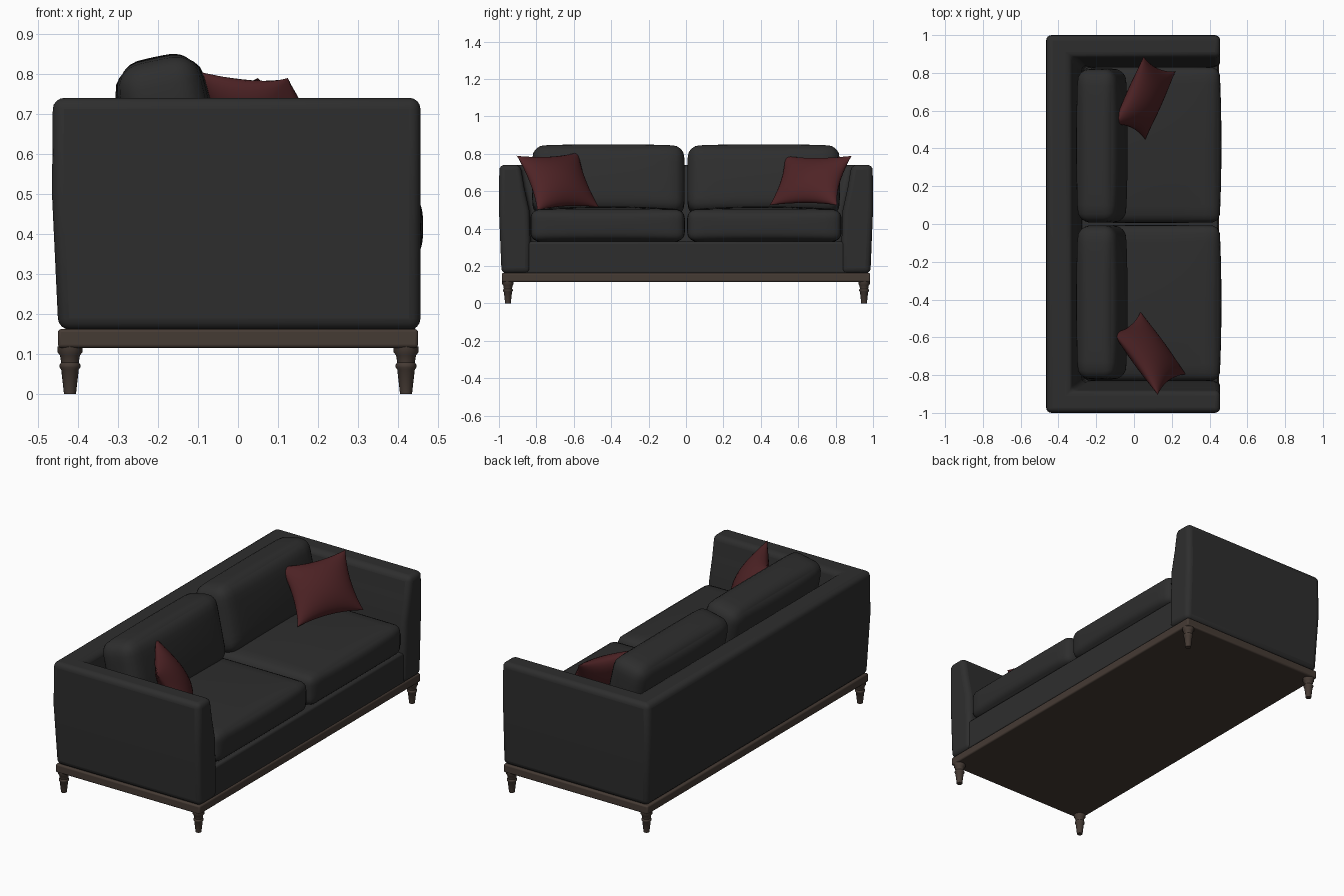
import bpy, bmesh, math
from mathutils import Vector, Matrix

if "Cube" in bpy.data.objects:
    bpy.data.objects.remove(bpy.data.objects["Cube"])


def material(name, rgb):
    m = bpy.data.materials.new(name)
    m.diffuse_color = (*rgb, 1)
    m.use_nodes = True
    m.node_tree.nodes["Principled BSDF"].inputs["Base Color"].default_value = m.diffuse_color
    return m


CHARCOAL = material("charcoal fabric", (0.027, 0.027, 0.027))
RED = material("dark red fabric", (0.078, 0.017, 0.019))
WOOD = material("brown wood", (0.060, 0.043, 0.034))


def finish(bm, name, mat, bevel=0, segments=3, angle=40):
    bmesh.ops.recalc_face_normals(bm, faces=bm.faces)
    mesh = bpy.data.meshes.new(name)
    bm.to_mesh(mesh)
    bm.free()
    ob = bpy.data.objects.new(name, mesh)
    bpy.context.collection.objects.link(ob)
    mesh.materials.append(mat)
    if bevel:
        b = ob.modifiers.new("bevel", 'BEVEL')
        b.width, b.segments = bevel, segments
        b.limit_method, b.angle_limit = 'ANGLE', math.radians(30)
    bpy.ops.object.select_all(action='DESELECT')
    ob.select_set(True)
    bpy.context.view_layer.objects.active = ob
    bpy.ops.object.shade_smooth_by_angle(angle=math.radians(angle))
    return ob


def box(name, lo, hi, mat, bevel):
    bm = bmesh.new()
    bmesh.ops.create_cube(bm, size=1)
    for v in bm.verts:
        v.co = [a + (c + 0.5) * (b - a) for a, b, c in zip(lo, hi, v.co)]
    return finish(bm, name, mat, bevel)


def cushion(name, center, half, radius, crown, tilt=0):
    """Rounded box whose faces swell by crown along each axis."""
    bm = bmesh.new()
    bmesh.ops.create_cube(bm, size=2)
    bmesh.ops.subdivide_edges(bm, edges=bm.edges[:], cuts=13, use_grid_fill=True)
    rot = Matrix.Rotation(tilt, 3, 'Y')
    for v in bm.verts:
        u = [math.sin(c * math.pi / 2) for c in v.co]
        q = Vector([a * h for a, h in zip(u, half)])
        inner = Vector([max(-h + radius, min(h - radius, c)) for c, h in zip(q, half)])
        q = inner + (q - inner).normalized() * radius
        for i in range(3):
            j, k = (i + 1) % 3, (i + 2) % 3
            q[i] += crown[i] * u[i] * (1 - u[j] ** 2) * (1 - u[k] ** 2)
        v.co = rot @ q + Vector(center)
    return finish(bm, name, CHARCOAL, angle=60)


def pillow(name, center, across, down, thick):
    """Square pillow with pointed corners; across and down are full edge vectors."""
    a, d = Vector(across) / 2, Vector(down) / 2
    n = a.cross(d).normalized()
    bm = bmesh.new()
    N = 16
    for side in (1, -1):
        grid = []
        for i in range(N + 1):
            row = []
            for j in range(N + 1):
                u, v = (math.sin((t / N - 0.5) * math.pi) for t in (i, j))
                puff = max(0, (1 - u * u) * (1 - v * v)) ** 0.55
                p = a * u * (1 - 0.13 * (1 - v * v)) + d * v * (1 - 0.13 * (1 - u * u))
                row.append(bm.verts.new(Vector(center) + p + n * side * thick * puff))
            grid.append(row)
        for i in range(N):
            for j in range(N):
                bm.faces.new((grid[i][j], grid[i + 1][j], grid[i + 1][j + 1], grid[i][j + 1]))
    bmesh.ops.remove_doubles(bm, verts=bm.verts[:], dist=0.0005)
    return finish(bm, name, RED, angle=60)


# Arms and back: one profile (inward depth, height) carried round a U path
profile = [(0.014, 0.16), (0, 0.5), (0.002, 0.74), (0.115, 0.74),
           (0.135, 0.62), (0.162, 0.5), (0.168, 0.34), (0.168, 0.16)]
bm = bmesh.new()
rings = [[], [], [], []]
for d, z in profile:
    xb = -0.465 + d * 1.15
    path = [(0.456, -1 + d), (xb, -1 + d), (xb, 1 - d), (0.456, 1 - d)]
    for ring, (x, y) in zip(rings, path):
        ring.append(bm.verts.new((x, y, z)))
n = len(profile)
for r0, r1 in zip(rings, rings[1:]):
    for i in range(n):
        bm.faces.new((r0[i], r0[(i + 1) % n], r1[(i + 1) % n], r1[i]))
bm.faces.new(rings[0])
bm.faces.new(rings[3])
finish(bm, "arms_and_back", CHARCOAL, bevel=0.028, segments=4)

# Seat deck with front rail, and wooden plinth
box("seat_rail", (-0.35, -0.868, 0.158), (0.445, 0.868, 0.33), CHARCOAL, 0.012)
box("plinth", (-0.45, -0.985, 0.115), (0.45, 0.985, 0.162), WOOD, 0.008)

# Mirrored seat and back cushions
for s, side in ((-1, "left"), (1, "right")):
    cushion(f"seat_cushion_{side}", (0.088, s * 0.419, 0.417), (0.365, 0.411, 0.085),
            0.045, (0.010, 0.002, 0.017))
    cushion(f"back_cushion_{side}", (-0.17, s * 0.415, 0.655), (0.105, 0.405, 0.185),
            0.065, (0.016, 0.003, 0.006), tilt=-0.21)

# Throw pillows
pillow("throw_pillow_left", (0.08, -0.685, 0.652), (-0.24, 0.33, 0.02), (0.15, 0.11, -0.295), 0.07)
pillow("throw_pillow_right", (0.055, 0.667, 0.657), (0.16, 0.36, 0.0), (0.17, -0.08, -0.265), 0.07)

# Turned legs
turning = [(0.031, 0.118), (0.031, 0.104), (0.025, 0.096), (0.022, 0.078), (0.026, 0.073),
           (0.026, 0.066), (0.022, 0.061), (0.015, 0.0)]
SIDES = 16
for sx in (-1, 1):
    for sy in (-1, 1):
        bm = bmesh.new()
        rings = [[bm.verts.new((sx * 0.42 + r * math.cos(2 * math.pi * k / SIDES),
                                sy * 0.952 + r * math.sin(2 * math.pi * k / SIDES), z))
                  for k in range(SIDES)] for r, z in turning]
        for r0, r1 in zip(rings, rings[1:]):
            for k in range(SIDES):
                m = (k + 1) % SIDES
                bm.faces.new((r0[k], r0[m], r1[m], r1[k]))
        bm.faces.new(rings[0])
        bm.faces.new(rings[-1])
        finish(bm, f"{'front' if sx > 0 else 'back'}_leg_{'right' if sy > 0 else 'left'}", WOOD)
